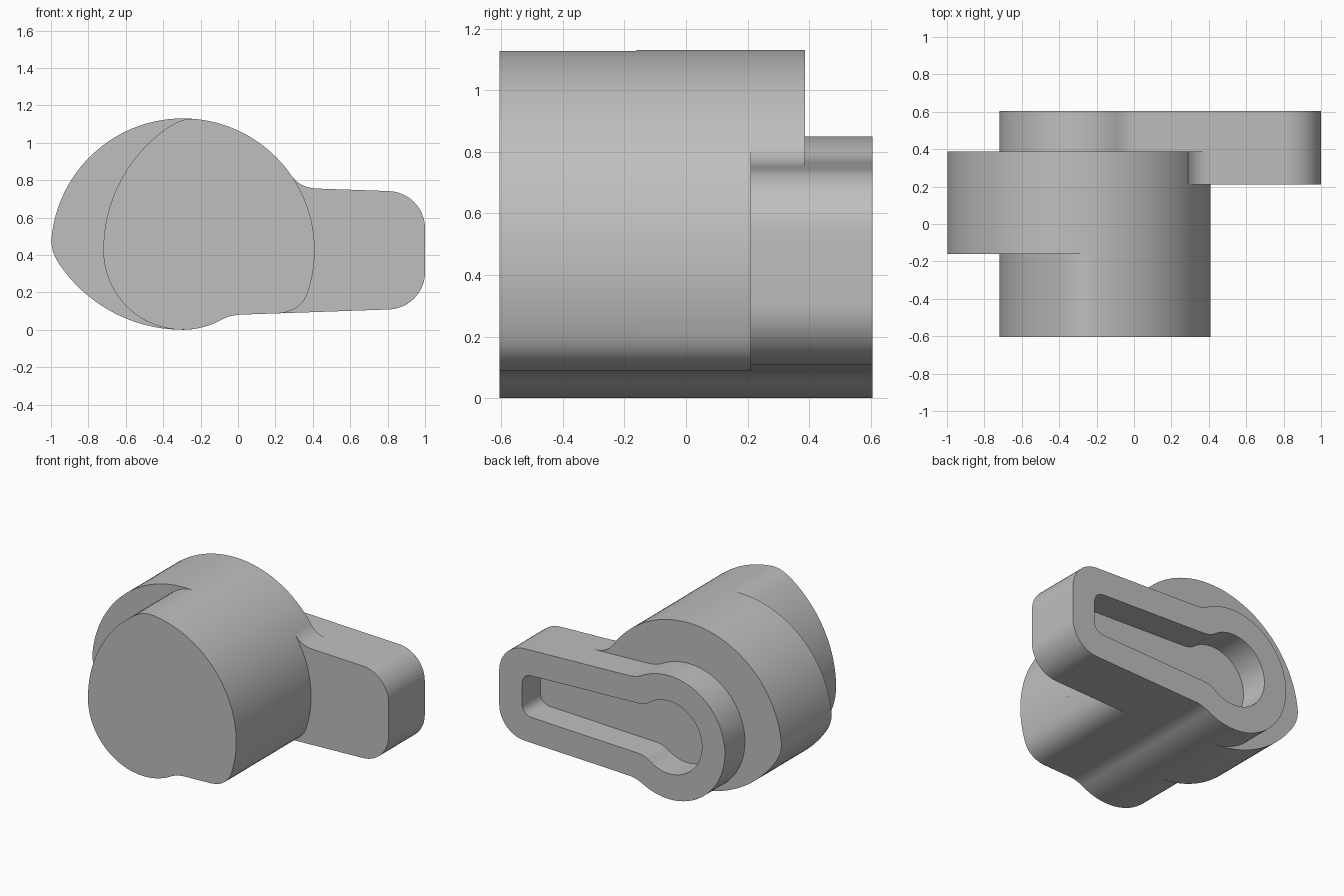
import bpy
import bmesh
from math import sin, cos, radians, asin, degrees
from mathutils import Vector, Matrix

cube = bpy.data.objects.get("Cube")
if cube:
    bpy.data.objects.remove(cube, do_unlink=True)

# Shared dimensions: profiles are drawn around the drum axis
AXIS_X, AXIS_Z = -0.295, 0.425
SMALL_R, BIG_R = 0.425, 0.705
FRONT, STEP, ARM_FRONT, DRUM_BACK, BACK = -0.605, -0.16, 0.21, 0.387, 0.605

grey = bpy.data.materials.new("plain grey")
grey.use_nodes = True
colour = (0.52, 0.52, 0.52, 1)
grey.diffuse_color = colour
grey.node_tree.nodes["Principled BSDF"].inputs["Base Color"].default_value = colour


def arc(r, start, end, n, centre=(0, 0)):
    angles = [radians(start + (end - start) * i / n) for i in range(n + 1)]
    return [Vector((centre[0] + r * cos(a), centre[1] + r * sin(a))) for a in angles]


def bend(a, b, c, n=8):
    """Quadratic curve used for blends between lines and arcs."""
    a, b, c = Vector(a), Vector(b), Vector(c)
    ts = [i / n for i in range(n + 1)]
    return [a * (1 - t) ** 2 + b * 2 * t * (1 - t) + c * t * t for t in ts]


def loft(name, loops):
    """Join equal-sized profiles placed along y and cap both ends."""
    bm = bmesh.new()
    rings = [[bm.verts.new((AXIS_X + p.x, y, AXIS_Z + p.y)) for p in pts]
             for pts, y in loops]
    for a, b in zip(rings, rings[1:]):
        for i in range(len(a)):
            j = (i + 1) % len(a)
            bm.faces.new((a[i], a[j], b[j], b[i]))
    bm.faces.new(rings[0])
    bm.faces.new(rings[-1])
    bmesh.ops.recalc_face_normals(bm, faces=bm.faces)
    mesh = bpy.data.meshes.new(name)
    bm.to_mesh(mesh)
    bm.free()
    mesh.materials.append(grey)
    obj = bpy.data.objects.new(name, mesh)
    bpy.context.collection.objects.link(obj)
    bpy.ops.object.select_all(action='DESELECT')
    obj.select_set(True)
    bpy.context.view_layer.objects.active = obj
    bpy.ops.object.shade_smooth_by_angle(angle=radians(30))
    return obj


def half_height(u, base):
    return base - 0.035 * u


def clean(points):
    """Drop repeated neighbouring points."""
    return [p for i, p in enumerate(points) if (p - points[i - 1]).length > 1e-5]


def neck(r, angle, knee, end, base):
    """Blend from the round end into the straight side."""
    return bend(arc(r, -angle, -angle, 1)[0],
                (knee, -half_height(knee, base)), (end, -half_height(end, base)))


OUTER_NECK = neck(SMALL_R, 62, 0.25, 0.31, 0.355)


def drum(turn):
    """Cam-shaped drum outline; turn swings the spiral side round the axis."""
    e = (BIG_R ** 2 - SMALL_R ** 2) / (2 * SMALL_R)
    cam_r = e + SMALL_R
    sweep = degrees(asin(0.64 / cam_r))
    spiral = arc(cam_r, 180, 180 - sweep, 20, (e, 0))
    spiral += bend(spiral[-1], (-0.015, 0.708), arc(BIG_R, 85, 85, 1)[0])
    rot = Matrix.Rotation(radians(turn), 2)
    spiral = [rot @ p for p in spiral]
    pts = arc(BIG_R, 85 + turn, -17, 56)
    pts += bend(pts[-1], (0.645, -0.325), (0.515, -half_height(0.515, 0.355)))
    pts += OUTER_NECK[::-1]
    pts += arc(SMALL_R, -62, -180 + turn, 36)
    return clean(pts + spiral)


def keyhole(r, angle, blend, base, end, corner):
    """Round head with a tapering arm, mirrored top to bottom."""
    u = end - corner
    lower = arc(r, -180, -angle, 36) + blend[1:]
    lower += arc(corner, -90, 0, 12, (u, corner - half_height(u, base)))
    upper = [Vector((p.x, -p.y)) for p in lower[:0:-1]]
    return lower + upper


# Drum: front section and the wider middle section
loft("drum_front", [(drum(0), FRONT), (drum(0), STEP)])
loft("drum_middle", [(drum(90), STEP), (drum(90), DRUM_BACK)])

# Lever arm with a keyhole pocket in its back face
outer = keyhole(SMALL_R, 62, OUTER_NECK, 0.355, 1.295, 0.2)
inner = keyhole(0.25, 52, neck(0.25, 52, 0.183, 0.25, 0.18), 0.18, 1.12, 0.07)
loft("lever_arm", [(outer, ARM_FRONT), (outer, BACK), (inner, BACK), (inner, BACK - 0.2)])

# Blend where the top of the arm meets the drum
web = bend(arc(BIG_R, 34.3, 34.3, 1)[0], (0.626, half_height(0.626, 0.355)),
           (0.72, half_height(0.72, 0.355)))
web.append(Vector((0.5, half_height(0.5, 0.355))))
loft("arm_fillet", [(web, ARM_FRONT), (web, DRUM_BACK)])
